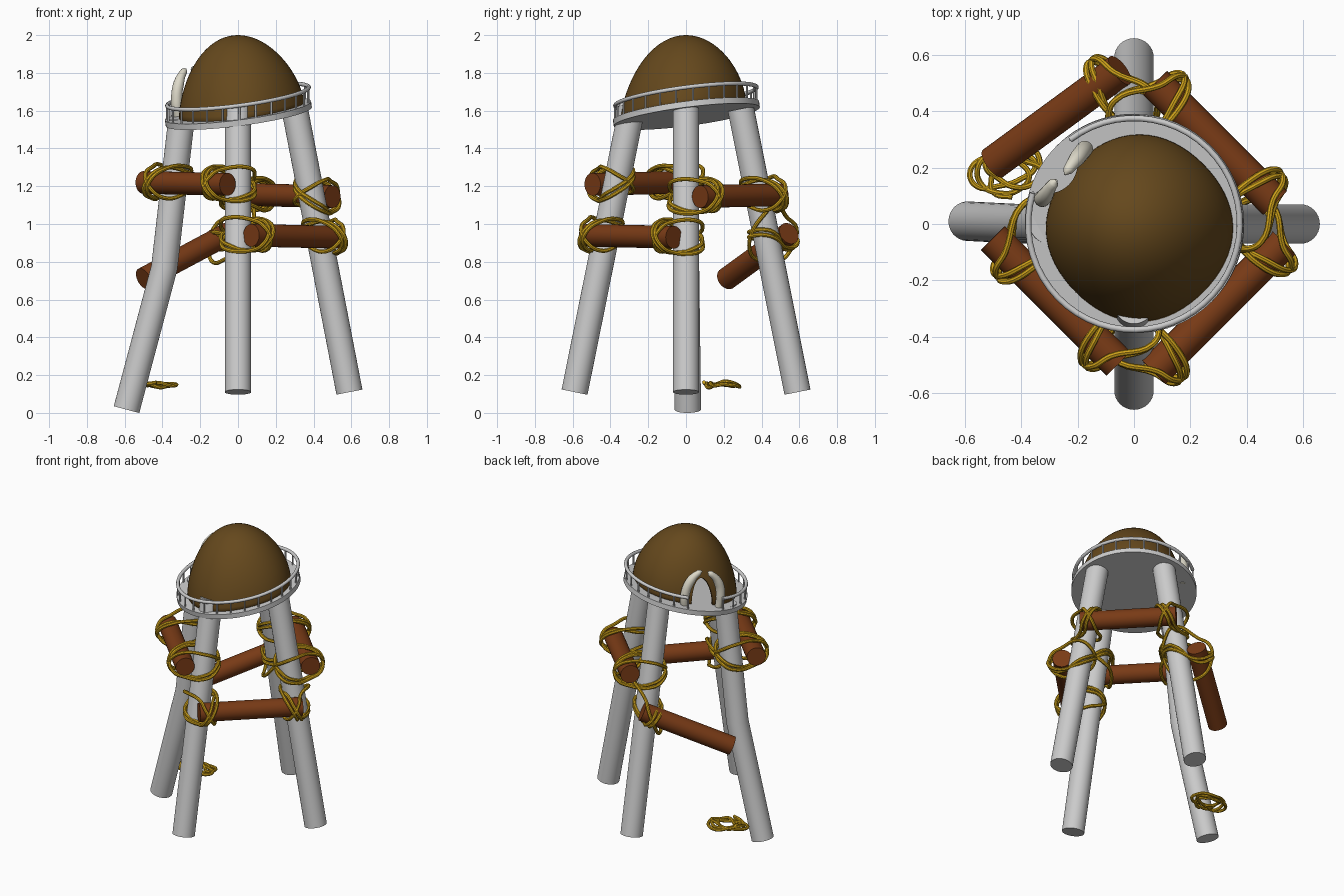
import bpy, bmesh, math, random
from mathutils import Vector, Matrix

if "Cube" in bpy.data.objects:
    bpy.data.objects.remove(bpy.data.objects["Cube"])

random.seed(4)


def material(name, col):
    m = bpy.data.materials.new(name)
    m.diffuse_color = (*col, 1)
    m.use_nodes = True
    m.node_tree.nodes["Principled BSDF"].inputs["Base Color"].default_value = m.diffuse_color
    return m


WOOD = material("red_wood", (0.19, 0.043, 0.008))
HIDE = material("brown_hide", (0.13, 0.065, 0.012))
ROPE = material("rope", (0.62, 0.36, 0.01))
IVORY = material("ivory", (0.72, 0.69, 0.58))


def finish(ob, mat=None, angle=40):
    if mat:
        ob.data.materials.clear()
        ob.data.materials.append(mat)
    bpy.ops.object.select_all(action='DESELECT')
    ob.select_set(True)
    bpy.context.view_layer.objects.active = ob
    if ob.type == 'CURVE':
        bpy.ops.object.convert(target='MESH')
        ob = bpy.context.object
    bpy.ops.object.shade_smooth_by_angle(angle=math.radians(angle))
    return ob


def tube(name, paths, r, mat=None, smooth=False, cyclic=False, res=14, radii=None):
    """Round tube along one or more point lists."""
    cu = bpy.data.curves.new(name, 'CURVE')
    cu.dimensions = '3D'
    cu.bevel_depth = r
    cu.bevel_resolution = res
    cu.resolution_u = 6
    cu.use_fill_caps = True
    for pts in paths:
        sp = cu.splines.new('BEZIER' if smooth else 'POLY')
        if smooth:
            sp.bezier_points.add(len(pts) - 1)
            for i, (bp, p) in enumerate(zip(sp.bezier_points, pts)):
                bp.co = p
                bp.handle_left_type = bp.handle_right_type = 'AUTO'
                bp.radius = radii[i] if radii else 1
        else:
            sp.points.add(len(pts) - 1)
            for q, p in zip(sp.points, pts):
                q.co = (*p, 1)
        sp.use_cyclic_u = cyclic
    ob = bpy.data.objects.new(name, cu)
    bpy.context.collection.objects.link(ob)
    return finish(ob, mat)


SLOPE, Z0 = 0.13, 1.60


def deck_z(x, y):
    return Z0 + SLOPE * (x + y)


# Tilted platform
normal = Vector((-SLOPE, -SLOPE, 1)).normalized()
bpy.ops.mesh.primitive_cylinder_add(vertices=64, radius=0.39, depth=0.032,
                                    location=Vector((0, 0, Z0)) - normal * 0.016,
                                    rotation=normal.to_track_quat('Z', 'Y').to_euler())
bpy.context.object.name = "platform"
finish(bpy.context.object)

# Railing with a gap at the doorway
G0, G1, N = 163, 127 + 360, 24
rail, posts = [], []
for i in range(N * 2 + 1):
    a = math.radians(G0 + (G1 - G0) * i / (N * 2))
    x, y = 0.375 * math.cos(a), 0.375 * math.sin(a)
    rail.append((x, y, deck_z(x, y) + 0.075))
    if i % 2 == 0:
        posts.append([(x, y, deck_z(x, y) - 0.01), (x, y, deck_z(x, y) + 0.075)])
tube("railing_top", [rail], 0.011, res=3)
tube("railing_posts", posts, 0.006, res=1)

# Legs: three straight ones and a broken one on the left
legs = {
    "front": [(0, -0.59, 0.11), (0, -0.285, 1.62)],
    "right": [(0.59, 0, 0.11), (0.30, 0, 1.61)],
    "back": [(0, 0.59, 0.11), (0, 0.29, 1.61)],
    "left": [(-0.59, 0.01, 0.018), (-0.39, 0, 0.77), (-0.30, 0, 1.55)],
}
for side, pts in legs.items():
    tube(side + "_leg", [pts], 0.07)

# Dome: rings rising from the tilted deck to the crown
bm = bmesh.new()
SEG, RINGS = 64, 20
rings = []
for j in range(RINGS):
    h = math.sin(j / RINGS * math.pi / 2)
    r = 0.327 * math.sqrt(1 - h ** 1.7)
    ring = []
    for i in range(SEG):
        a = 2 * math.pi * i / SEG
        rr = r * (1 + 0.018 * math.cos(4 * a - math.pi) * (1 - h) * -1)
        x = 0.02 * (1 - h) + rr * math.cos(a)
        y = -0.015 * (1 - h) + rr * math.sin(a)
        zb = deck_z(x, y) - 0.012
        ring.append(bm.verts.new((x, y, zb + h * (2.0 - zb))))
    rings.append(ring)
for lo, hi in zip(rings, rings[1:]):
    for i in range(SEG):
        k = (i + 1) % SEG
        bm.faces.new((lo[i], lo[k], hi[k], hi[i]))
top = bm.verts.new((0, 0, 2.0))
for i in range(SEG):
    bm.faces.new((rings[-1][i], rings[-1][(i + 1) % SEG], top))
me = bpy.data.meshes.new("dome")
bm.to_mesh(me)
bm.free()
dome = bpy.data.objects.new("dome", me)
bpy.context.collection.objects.link(dome)
sol = dome.modifiers.new("thickness", 'SOLIDIFY')
sol.thickness = 0.015
sol.offset = -1

# Arched doorway cut into the dome
bpy.ops.mesh.primitive_uv_sphere_add(segments=32, ring_count=24, radius=1, location=(-0.25, 0.175, 1.58),
                                     rotation=(0, 0, math.radians(145)))
cutter = bpy.context.object
cutter.name = "door_cutter"
cutter.scale = (0.14, 0.07, 0.19)
cutter.hide_render = True
boo = dome.modifiers.new("door", 'BOOLEAN')
boo.object = cutter
boo.operation = 'DIFFERENCE'
finish(dome, HIDE, 45)
for name in ("thickness", "door"):
    bpy.ops.object.modifier_apply(modifier=name)
bpy.data.objects.remove(cutter)

# Tusks arching over the doorway
tube("tusk_back", [[(-0.175, 0.262, 1.58), (-0.175, 0.265, 1.66), (-0.20, 0.235, 1.77),
                    (-0.235, 0.19, 1.82), (-0.245, 0.175, 1.825)]],
     0.03, IVORY, True, res=6, radii=[0.75, 1, 0.95, 0.6, 0.15])
tube("tusk_left", [[(-0.315, 0.10, 1.56), (-0.325, 0.09, 1.64), (-0.315, 0.10, 1.74),
                    (-0.285, 0.145, 1.81), (-0.275, 0.155, 1.82)]],
     0.03, IVORY, True, res=6, radii=[0.75, 1, 0.95, 0.6, 0.15])

# Cross beams, one of them fallen at its left end
beams = {
    "front_left": ((-0.50, -0.05, 1.22), (-0.055, -0.495, 1.21), ("left", "front")),
    "front_right": ((0.07, -0.525, 0.94), (0.53, -0.065, 0.93), ("front", "right")),
    "back_right": ((0.50, 0.075, 1.145), (0.075, 0.50, 1.155), ("right", "back")),
    "back_left": ((-0.05, 0.545, 0.95), (-0.50, 0.215, 0.71), ("back", None)),
}


def leg_at(side, z):
    pts = [Vector(p) for p in legs[side]]
    for a, b in zip(pts, pts[1:]):
        if a.z <= z <= b.z:
            return a.lerp(b, (z - a.z) / (b.z - a.z))


# One turn of lashing: (along beam, outward, up), leg axis at outward = -L
def lashing(o, d, n, L, s, shift):
    shape = [(0.065, 0.0, 0.078), (0.03, 0.078, 0.02), (-0.005, 0.07, -0.045), (-0.025, 0.0, -0.08),
             (-0.088, -L, -0.075), (-0.06, -L - 0.062, -0.04), (0, -L - 0.086, 0),
             (0.06, -L - 0.062, 0.04), (0.09, -L, 0.06)]
    out = []
    for a, b, c in shape:
        j = random.uniform(0, 0.008)
        on_beam = b > -L / 2
        p = o + d * (a + (shift if on_beam else 0)) + n * (b + (j if on_beam else -j))
        p.z += c * s + d.z * a + (0 if on_beam else shift)
        out.append(p)
    return out


for name, (a, b, sides) in beams.items():
    a, b = Vector(a), Vector(b)
    tube(name + "_beam", [[a, b]], 0.06, WOOD)
    for end, other, side in ((a, b, sides[0]), (b, a, sides[1])):
        if not side:
            continue
        d = other - end
        leg = leg_at(side, end.z)
        flat = Vector((d.x, d.y, 0))
        t = (leg - end).dot(flat) / flat.length_squared
        o = end + d * t
        n = Vector((o.x - leg.x, o.y - leg.y, 0))
        L = n.length
        n.normalize()
        d.normalize()
        turns = [lashing(o, d, n, L, 1, 0), lashing(o, d, n, L, 1, 0.027), lashing(o, d, n, L, -1, 0.012)]
        tube(f"{name}_{side}_lashing", turns, 0.011, ROPE, True, True, res=2)

# Loose rope fallen beside the broken leg
coil = []
for i in range(31):
    a = i * 2 * math.pi / 8
    r = random.uniform(0.75, 1.0)
    coil.append((-0.45 + 0.03 * math.cos(i * 0.45) + 0.11 * r * math.cos(a),
                 0.19 + 0.02 * math.sin(i * 0.6) + 0.085 * r * math.sin(a),
                 0.15 + random.uniform(-0.012, 0.012) - 0.06 * math.cos(a) * 0.11))
tube("loose_rope_coil", [coil], 0.01, ROPE, True, res=2)
